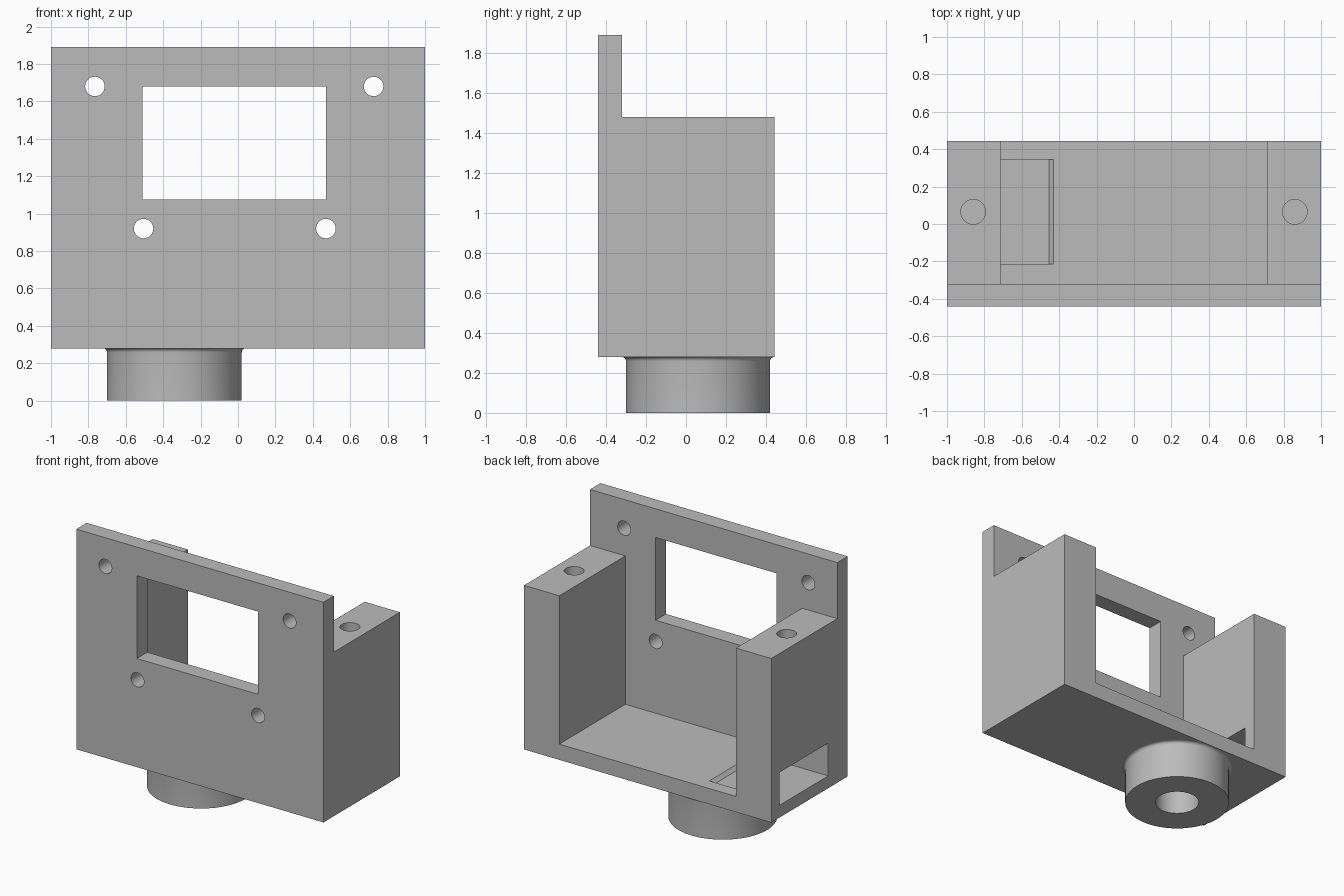
import bpy, bmesh, math
from mathutils import Vector, Matrix

cube = bpy.data.objects.get("Cube")
if cube:
    bpy.data.objects.remove(cube, do_unlink=True)

grey = bpy.data.materials.new("plain grey")
grey.use_nodes = True
colour = (0.5, 0.5, 0.5, 1)
grey.diffuse_color = colour
grey.node_tree.nodes["Principled BSDF"].inputs["Base Color"].default_value = colour


def add_object(name, bm):
    bmesh.ops.recalc_face_normals(bm, faces=bm.faces)
    mesh = bpy.data.meshes.new(name)
    bm.to_mesh(mesh)
    bm.free()
    mesh.materials.append(grey)
    obj = bpy.data.objects.new(name, mesh)
    bpy.context.collection.objects.link(obj)
    return obj


def box(name, low, high):
    low, high = Vector(low), Vector(high)
    bm = bmesh.new()
    bmesh.ops.create_cube(bm, size=1, matrix=Matrix.Translation((low + high) / 2)
                          @ Matrix.Diagonal(high - low).to_4x4())
    return add_object(name, bm)


def prism(name, outline, y0, y1):
    """Extrude an x-z outline along y."""
    bm = bmesh.new()
    face = bm.faces.new([bm.verts.new((x, y0, z)) for x, z in outline])
    grown = bmesh.ops.extrude_face_region(bm, geom=[face])["geom"]
    bmesh.ops.translate(bm, vec=(0, y1 - y0, 0),
                        verts=[v for v in grown if isinstance(v, bmesh.types.BMVert)])
    return add_object(name, bm)


def rod(name, centre, radius, length, turn=0):
    bm = bmesh.new()
    bmesh.ops.create_cone(bm, cap_ends=True, segments=48, radius1=radius, radius2=radius,
                          depth=length, matrix=Matrix.Translation(centre)
                          @ Matrix.Rotation(turn, 4, "X"))
    return add_object(name, bm)


def activate(obj):
    bpy.ops.object.select_all(action="DESELECT")
    obj.select_set(True)
    bpy.context.view_layer.objects.active = obj


def cut(obj, cutter):
    mod = obj.modifiers.new("cut", "BOOLEAN")
    mod.operation = "DIFFERENCE"
    mod.solver = "EXACT"
    mod.object = cutter
    activate(obj)
    bpy.ops.object.modifier_apply(modifier=mod.name)
    bpy.data.objects.remove(cutter, do_unlink=True)


# Bracket body: front plate, two side walls and floor
FRONT, PLATE_BACK, BACK = -0.44, -0.32, 0.443
BASE, FLOOR, WALL_TOP, TOP = 0.28, 0.395, 1.48, 1.89
body = box("bracket_body", (-1, FRONT, BASE), (1, BACK, TOP))
cut(body, box("step_cutter", (-1.2, PLATE_BACK, WALL_TOP), (1.2, 1, 2.2)))
cut(body, box("bay_cutter", (-0.715, PLATE_BACK, FLOOR), (0.715, 1, 2.2)))

# Display window and its four screw holes
cut(body, box("window_cutter", (-0.51, -0.7, 1.075), (0.47, -0.2, 1.68)))
for x, z in ((-0.765, 1.68), (0.725, 1.68), (-0.505, 0.92), (0.47, 0.92)):
    cut(body, rod("screw_cutter", (x, PLATE_BACK, z), 0.052, 0.6, math.pi / 2))

# Blind holes in the wall tops
for side in (-1, 1):
    cut(body, rod("wall_hole_cutter", (side * 0.86, 0.065, WALL_TOP), 0.066, 0.8))

# Side slot running into a shallow recess with a sloped end
slot = [(-1.2, 0.37), (-0.455, 0.37), (-0.405, 0.42), (-0.405, 0.61), (-1.2, 0.61)]
cut(body, prism("slot_cutter", slot, -0.215, 0.345))
activate(body)
bpy.ops.object.shade_smooth_by_angle(angle=math.radians(30))

# Round socket underneath, flared where it meets the floor
R, FILLET = 0.36, 0.022
profile = [(0.15, BASE), (0.15, 0), (R, 0)]
for i in range(7):
    a = i / 6 * math.pi / 2
    profile.append((R + FILLET * (1 - math.cos(a)), BASE - FILLET * (1 - math.sin(a))))
bm = bmesh.new()
verts = [bm.verts.new((r, 0, z)) for r, z in profile]
edges = [bm.edges.new(pair) for pair in zip(verts, verts[1:])]
bmesh.ops.spin(bm, geom=verts + edges, cent=(0, 0, 0), axis=(0, 0, 1),
               angle=math.tau, steps=72, use_merge=True)
bmesh.ops.remove_doubles(bm, verts=bm.verts, dist=0.0005)
bmesh.ops.translate(bm, verts=bm.verts, vec=(-0.34, 0.06, 0))
socket = add_object("round_socket", bm)
# Keep the outside facing outwards on this open shell
outer = max(socket.data.polygons, key=lambda p: p.area * (p.center.z > 0.05)
            * ((p.center.x + 0.34) ** 2 + (p.center.y - 0.06) ** 2 > 0.1))
if outer.normal.dot(outer.center - Vector((-0.34, 0.06, outer.center.z))) < 0:
    socket.data.flip_normals()
activate(socket)
bpy.ops.object.shade_smooth_by_angle(angle=math.radians(30))
